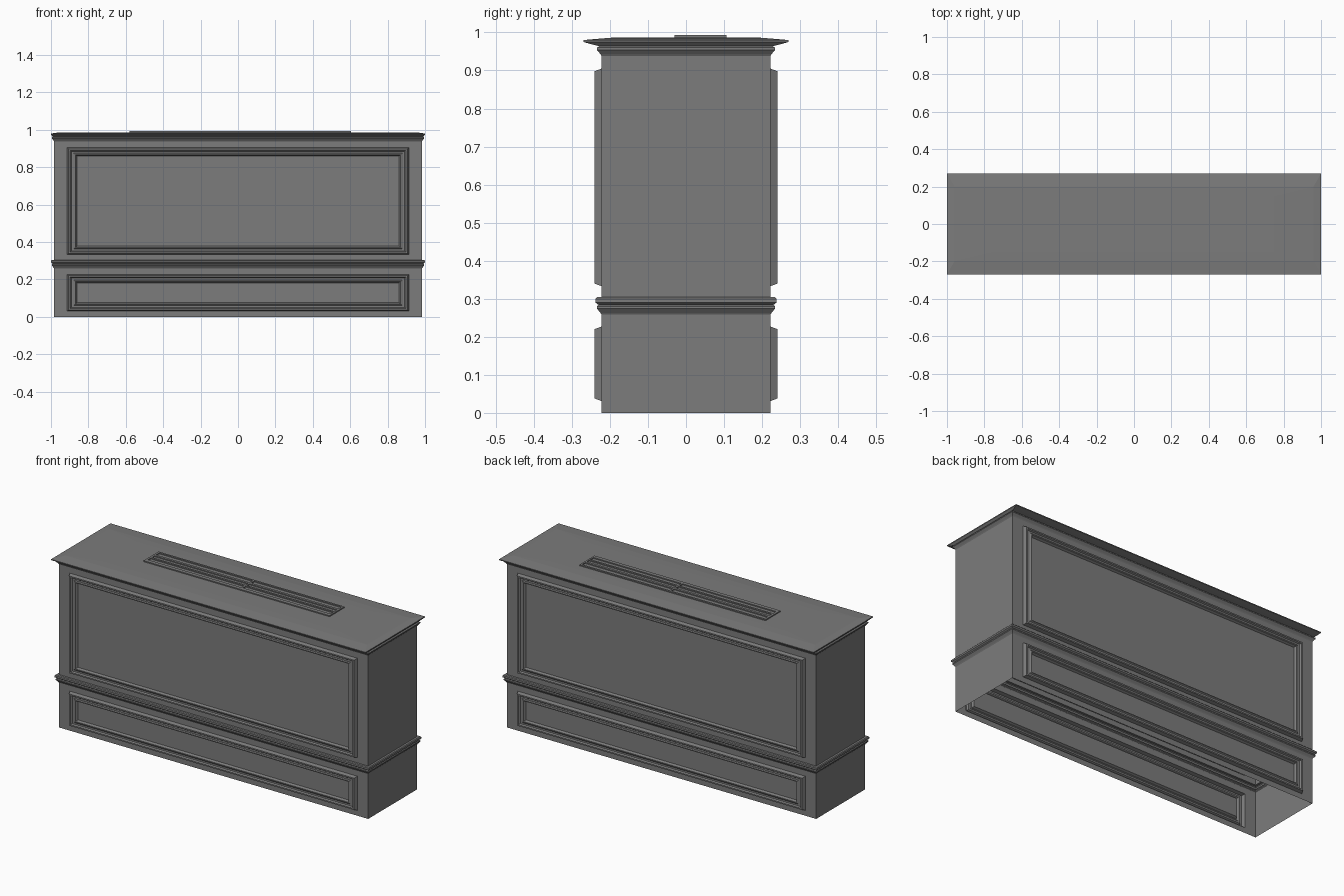
import bpy
import bmesh

cube = bpy.data.objects.get("Cube")
if cube:
    bpy.data.objects.remove(cube, do_unlink=True)

grey = bpy.data.materials.new("dark_grey")
grey.use_nodes = True
colour = (0.2, 0.2, 0.2, 1)
grey.diffuse_color = colour
grey.node_tree.nodes["Principled BSDF"].inputs["Base Color"].default_value = colour

HX, HY = 0.983, 0.222          # half width and half depth of the case
PLINTH_TOP, UPPER_BASE, UPPER_TOP = 0.258, 0.304, 0.938


def finish(name, bm):
    mesh = bpy.data.meshes.new(name)
    bm.to_mesh(mesh)
    bm.free()
    mesh.materials.append(grey)
    obj = bpy.data.objects.new(name, mesh)
    bpy.context.collection.objects.link(obj)
    return obj


def loft(name, rings, sides=(0, 1, 2, 3), cap=False):
    """Join a run of four-cornered rings, optionally closing the last one."""
    bm = bmesh.new()
    loops = [[bm.verts.new(p) for p in ring] for ring in rings]
    for a, b in zip(loops, loops[1:]):
        for i in sides:
            j = (i + 1) % 4
            bm.faces.new((a[i], a[j], b[j], b[i]))
    if cap:
        bm.faces.new(loops[-1])
    return finish(name, bm)


def level(x, y, z):
    return [(-x, -y, z), (x, -y, z), (x, y, z), (-x, y, z)]


def upright(x, z0, z1, y, s):
    return [(-s * x, s * y, z0), (s * x, s * y, z0),
            (s * x, s * y, z1), (-s * x, s * y, z1)]


# Picture-frame profile: inset from the outer edge, projection from the wall
FRAME = [(0, 0), (0.008, 0.018), (0.017, 0.018), (0.023, 0.010),
         (0.034, 0.010), (0.040, 0.014), (0.046, 0.014), (0.054, 0.002)]


def storey(name, z0, z1, p0, p1):
    loft(name + "_ends", [level(HX, HY, z0), level(HX, HY, z1)], sides=(1, 3))
    for side, s in (("front", 1), ("back", -1)):
        rings = [upright(HX, z0, z1, -HY, s)]
        for inset, out in FRAME:
            rings.append(upright(0.914 - inset, p0 + inset * 0.85,
                                 p1 - inset * 0.85, -HY - out, s))
        loft(name + "_" + side + "_panel", rings, cap=True)


# Plinth and upper case, open underneath
storey("plinth", 0, PLINTH_TOP, 0.031, 0.227)
storey("upper_case", UPPER_BASE, UPPER_TOP, 0.333, 0.905)


def moulding(name, profile):
    loft(name, [level(HX + out, HY + out, z) for out, z in profile])


# Waist moulding and cornice
moulding("waist_moulding", [
    (0, PLINTH_TOP), (0.003, 0.263), (0.012, 0.274), (0.012, 0.280),
    (0.008, 0.284), (0.016, 0.290), (0.016, 0.300), (0.012, UPPER_BASE),
    (0, UPPER_BASE)])
moulding("cornice", [
    (0, UPPER_TOP), (0.003, 0.943), (0.012, 0.954), (0.012, 0.960),
    (0.006, 0.964)])

# Counter top with a thin, gently sloped edge
loft("counter_top", [
    level(HX + 0.006, HY + 0.006, 0.964), level(0.993, 0.245, 0.968),
    level(1.0, 0.27, 0.975), level(1.0, 0.27, 0.980),
    level(0.96, 0.2, 0.986), level(0.75, 0.15, 0.987)], cap=True)


# Vent grille: long rails with cross bars between them
def bar(bm, x0, x1, y0, y1, z0=0.985, z1=0.993):
    verts = bmesh.ops.create_cube(bm, size=1)["verts"]
    for v in verts:
        v.co = (x1 if v.co.x > 0 else x0, y1 if v.co.y > 0 else y0,
                z1 if v.co.z > 0 else z0)


grille = bmesh.new()
slots = [(-0.008, 0.019), (0.030, 0.053), (0.067, 0.096)]
rails = [-0.030] + [y for slot in slots for y in slot] + [0.107]
for y0, y1 in zip(rails[::2], rails[1::2]):
    bar(grille, -0.58, 0.603, y0, y1)
for y0, y1 in slots:
    for x0, x1 in ((-0.58, -0.567), (0.027, 0.037), (0.593, 0.603)):
        bar(grille, x0, x1, y0, y1)
finish("vent_grille", grille)
